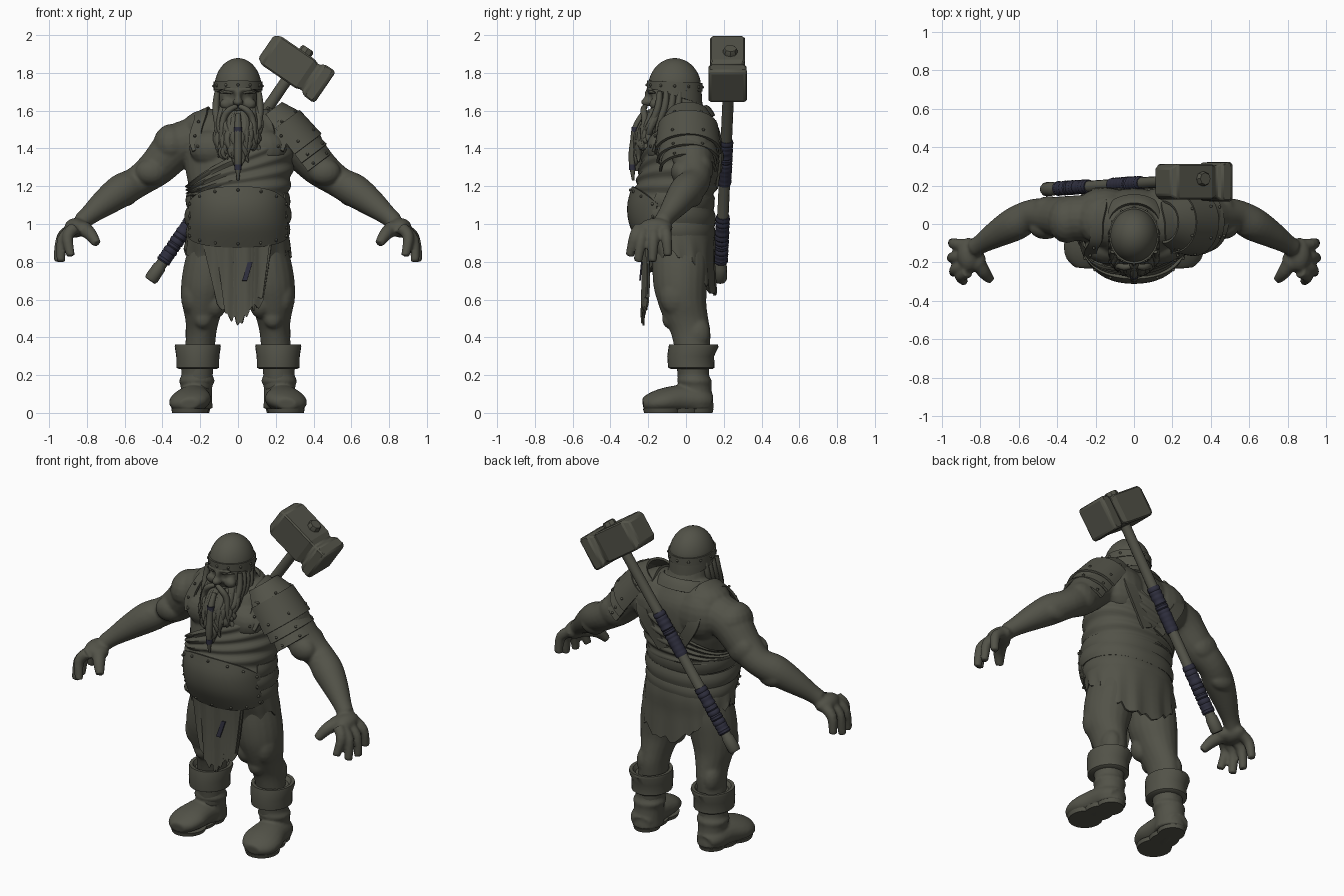
import bpy, bmesh, random
from math import sin, cos, pi
from mathutils import Vector, Matrix, Quaternion

random.seed(4)
if "Cube" in bpy.data.objects:
    bpy.data.objects.remove(bpy.data.objects["Cube"])

def material(name, rgb):
    m = bpy.data.materials.new(name)
    m.use_nodes = True
    m.diffuse_color = (*rgb, 1)
    m.node_tree.nodes["Principled BSDF"].inputs["Base Color"].default_value = (*rgb, 1)
    return m

OLIVE = material("olive grey", (0.085, 0.085, 0.065))
NAVY = material("navy wrap", (0.028, 0.028, 0.048))

def finish(name, bm, mat=OLIVE, angle=0.7, voxel=0):
    bmesh.ops.recalc_face_normals(bm, faces=bm.faces)
    me = bpy.data.meshes.new(name)
    bm.to_mesh(me)
    bm.free()
    me.materials.append(mat)
    me.shade_smooth()
    me.set_sharp_from_angle(angle=angle)
    ob = bpy.data.objects.new(name, me)
    bpy.context.collection.objects.link(ob)
    if voxel:
        r = ob.modifiers.new("blend", "REMESH")
        r.mode, r.voxel_size, r.use_smooth_shade = "VOXEL", voxel, True
        s = ob.modifiers.new("soften", "SMOOTH")
        s.factor, s.iterations = 0.5, 4
    return ob

def spline(pts, t):
    """Smooth interpolation through tuples, t from 0 to 1."""
    n = len(pts) - 1
    i = min(int(t * n), n - 1)
    f = t * n - i
    a, b, c, d = (pts[max(0, min(n, k))] for k in range(i - 1, i + 3))
    return [q + f / 2 * (r - p + f * (2 * p - 5 * q + 4 * r - s + f * (3 * (q - r) + s - p)))
            for p, q, r, s in zip(a, b, c, d)]

def tube(bm, pts, n=20, flat=False, steps=4, phase=0):
    """Capped loft of ellipses (x, y, z, rx, ry) along a path."""
    m = (len(pts) - 1) * steps
    p = [spline(pts, i / m) for i in range(m + 1)] if steps > 1 else pts
    c = [Vector(q[:3]) for q in p]
    rot, old, rings = Quaternion(), Vector((0, 0, 1)), []
    for i, q in enumerate(p):
        if not flat:
            t = (c[min(i + 1, len(p) - 1)] - c[max(i - 1, 0)]).normalized()
            rot, old = old.rotation_difference(t) @ rot, t
        rings.append([bm.verts.new(c[i] + rot @ Vector((q[3] * cos(a), q[-1] * sin(a), 0)))
                      for a in (phase + 2 * pi * k / n for k in range(n))])
    for r0, r1 in zip(rings, rings[1:]):
        for k in range(n):
            bm.faces.new((r0[k], r0[k - 1], r1[k - 1], r1[k]))
    bm.faces.new(rings[0])
    bm.faces.new(rings[-1])

def ball(bm, loc, r, seg=16):
    mat = Matrix.Translation(loc) @ Matrix.Diagonal((*r, 1))
    bmesh.ops.create_uvsphere(bm, u_segments=seg, v_segments=seg // 2 + 2, radius=1, matrix=mat)

def sheet(name, f, nu, nv, thick=0.014, mat=OLIVE):
    """Thick surface from a function of u and v."""
    bm = bmesh.new()
    g = [[bm.verts.new(f(i / nu, j / nv)) for j in range(nv + 1)] for i in range(nu + 1)]
    for i in range(nu):
        for j in range(nv):
            bm.faces.new((g[i][j], g[i + 1][j], g[i + 1][j + 1], g[i][j + 1]))
    bmesh.ops.remove_doubles(bm, verts=bm.verts, dist=0.0005)
    bmesh.ops.recalc_face_normals(bm, faces=bm.faces)
    bmesh.ops.solidify(bm, geom=bm.faces[:], thickness=thick)
    return finish(name, bm, mat)

def strands(name, paths):
    cu = bpy.data.curves.new(name, "CURVE")
    cu.dimensions, cu.bevel_depth, cu.bevel_resolution, cu.resolution_u = "3D", 1, 2, 5
    cu.use_fill_caps = True
    for path in paths:
        s = cu.splines.new("NURBS")
        s.points.add(len(path) - 1)
        s.use_endpoint_u, s.order_u = True, 3
        for pt, q in zip(s.points, path):
            pt.co, pt.radius = (*q[:3], 1), q[3]
    cu.materials.append(OLIVE)
    bpy.context.collection.objects.link(bpy.data.objects.new(name, cu))

# Trunk outline at even heights: half width, front y, back y
TRUNK = [(.25, -.17, .13), (.255, -.22, .14), (.255, -.265, .13), (.255, -.275, .13), (.262, -.25, .15),
         (.28, -.22, .175), (.28, -.2, .185), (.25, -.17, .175), (.13, -.13, .12)]

def trunk(z, a, off=0.0):
    hx, yf, yb = spline(TRUNK, max(0, min(1, (z - .8) / .8)))
    s = abs(sin(a)) ** .85 * (1 if sin(a) > 0 else -1)
    return Vector(((hx + off) * s, (yf + yb) / 2 - ((yb - yf) / 2 + off) * cos(a), z))

# Body: trunk, head, limbs and muscles blended together
body = bmesh.new()
rings = []
for i in range(9):
    hx, yf, yb = TRUNK[i]
    rings.append((0, (yf + yb) / 2, .8 + i * .1, hx, (yb - yf) / 2))
tube(body, rings, 32, flat=True)
tube(body, [(0, .02, 1.5, .14, .14), (0, -.01, 1.6, .12, .115), (0, -.04, 1.7, .1, .1)], flat=True)
ball(body, (0, -.055, 1.68), (.112, .135, .16))
ball(body, (0, -.185, 1.712), (.085, .025, .018))
ball(body, (0, -.205, 1.645), (.028, .035, .022))
ball(body, (0, -.195, 1.68), (.017, .025, .04))
for s in (-1, 1):
    ball(body, (s * .062, -.165, 1.635), (.036, .03, .03))
    ball(body, (s * .045, -.168, 1.682), (.017, .015, .011))
    ball(body, (s * .14, .02, 1.51), (.16, .14, .1))
    ball(body, (s * .13, -.12, 1.4), (.13, .09, .1))
    ball(body, (s * .15, .1, 1.43), (.14, .09, .14))
    ball(body, (s * .13, .035, .84), (.11, .09, .1))
    arm = [(.2, .03, 1.45, .12), (.32, .03, 1.41, .118), (.43, .04, 1.3, .1), (.53, .045, 1.225, .083),
           (.62, .0, 1.175, .088), (.71, -.05, 1.11, .072), (.79, -.1, 1.045, .052), (.83, -.125, 1.01, .048)]
    tube(body, [(s * x, y, z, r) for x, y, z, r in arm])
    ball(body, (s * .35, .02, 1.42), (.1, .12, .11))
    ball(body, (s * .46, -.02, 1.275), (.085, .06, .07))
    ball(body, (s * .44, .085, 1.29), (.09, .06, .085))
    ball(body, (s * .6, -.01, 1.21), (.08, .06, .055))
    ball(body, (s * .61, .04, 1.15), (.08, .05, .06))
    ball(body, (s * .86, -.16, .98), (.06, .09, .052))
    ball(body, (s * .82, -.19, .975), (.05, .06, .04))
    for tip in ((.885, -.298, .83), (.938, -.255, .8), (.952, -.178, .8), (.945, -.095, .83)):
        base = Vector((.865, tip[1] * .66 - .05, .98))
        mid = base.lerp(Vector(tip), .5) + Vector((.027, 0, .027))
        tube(body, [(s * p[0], p[1], p[2], r) for p, r in zip((base, mid, tip), (.034, .03, .023))], 12)
    tube(body, [(s * .83, -.17, .98, .042), (s * .785, -.245, .95, .036), (s * .747, -.29, .895, .024)], 12)
    leg = [(.215, .04, .12, .075, .08), (.205, .035, .3, .08, .09), (.195, .025, .42, .08, .105),
           (.188, 0, .5, .092, .118), (.182, -.02, .58, .115, .128), (.168, -.03, .67, .134, .142),
           (.155, -.03, .78, .132, .148), (.14, -.03, .9, .115, .14)]
    tube(body, [(s * q[0], *q[1:]) for q in leg], flat=True)
    ball(body, (s * .185, -.085, .5), (.05, .042, .055))
    ball(body, (s * .24, -.05, .62), (.063, .09, .11))
    ball(body, (s * .12, -.075, .58), (.06, .07, .08))
    ball(body, (s * .225, .06, .42), (.055, .07, .09))
finish("body", body, voxel=.009)

# Boots with soles and folded cuffs
for s, side in ((-1, "right"), (1, "left")):
    boot = bmesh.new()
    tube(boot, [(s * .222, .055, .02, .088, .095), (s * .22, .05, .13, .083, .085), (s * .218, .045, .17, .095, .092),
                (s * .217, .04, .2, .083, .082), (s * .216, .035, .27, .09, .09)], flat=True)
    tube(boot, [(s * .222, .13, .052, .06, .042), (s * .228, .08, .068, .087, .066), (s * .24, -.02, .073, .096, .075),
                (s * .254, -.12, .066, .113, .064), (s * .257, -.19, .054, .093, .048), (s * .259, -.228, .048, .05, .03)])
    finish(side + "_boot", boot, voxel=.009)
    sole = bmesh.new()
    for x, y, rx, ry in ((.254, -.122, .1, .106), (.225, .06, .078, .086), (.24, -.02, .083, .1)):
        tube(sole, [(s * x, y, 0, rx - .006, ry - .006), (s * x, y, .022, rx, ry)], 28, True, 1)
    finish(side + "_sole", sole)
    cuff = bmesh.new()
    shape = ((.232, .1), (.24, .113), (.3, .114), (.35, .122), (.363, .119), (.362, .1), (.34, .085))
    tube(cuff, [(s * .213, .03 + .01 * sin(z * 40), z, r, r + .01) for z, r in shape], 28, True, 1)
    finish(side + "_boot_cuff", cuff)

# Waist armour
sheet("belly_plate", lambda u, v: trunk(.875 + .05 * (2 * u - 1) ** 2 + v * (.325 - .14 * (2 * u - 1) ** 2),
                                        (2 * u - 1) * 1.2, .036 - .012 * abs(2 * u - 1)), 32, 12, .02)
for k, z in enumerate((.92, .995, 1.07)):
    sheet(f"waist_band_{k}", lambda u, v: trunk(z + .085 * v + .012 * sin(6 * u + k), 1.1 + u * (2 * pi - 2.2),
                                                .012 + .008 * (k % 2) + .01 * sin(pi * v)), 40, 4, .016)
rivets = bmesh.new()
def rivet(p):
    ball(rivets, p, (.008, .008, .008), 8)
for k in range(-3, 4):
    b = k / 3.3
    for z in (.895 + .05 * b * b, 1.18 - .09 * b * b):
        rivet(trunk(z, b * 1.2, .039 - .012 * abs(b)))
for s in (-1, 1):
    for z in (.98, 1.04):
        rivet(trunk(z, s * 1.1, .028))

# Draped chest cloth running from the left shoulder to the right waist
def drape(u, v):
    a = 2 * pi * u
    z = 1.12 + v * (.25 + .17 * sin(a))
    return trunk(z, a, .012 + .007 * sin(v * 30 + 2 * sin(a)) + .016 * max(0, cos(a)) * v)
sheet("chest_cloth", drape, 64, 30, .012)

# Riveted straps over both shoulders
for s, side in ((-1, "right"), (1, "left")):
    path = [trunk(1.4, s * .68, .03), trunk(1.47, s * .8, .036), Vector((s * .2, -.09, 1.57)), Vector((s * .195, .01, 1.605)),
            Vector((s * .175, .11, 1.58)), trunk(1.42, pi - s * .55, .036), trunk(1.2, pi - s * .1, .02)]
    sheet(side + "_shoulder_strap", lambda u, v: Vector(spline(path, u)) + Vector(((v - .5) * .064, 0, (.5 - v) * s * .03)),
          30, 3, .014)
    for t in (.04, .16, .28):
        rivet(Vector(spline(path, t)) - Vector((0, .012, 0)))

# Collar roll around the neck
sheet("neck_collar", lambda u, v: (.185 * sin(2 * pi * u) * (1 - .3 * v), .005 - .15 * cos(2 * pi * u) * (1 - .3 * v),
                                   1.55 + .055 * v - .025 * cos(2 * pi * u) + .01 * sin(pi * v)), 36, 4, .02)

# Layered left shoulder armour
out, up = Vector((.6, 0, -.8)), Vector((.8, 0, .6))
for k, (v0, v1, r0, r1) in enumerate(((-.17, -.06, .1, .152), (-.08, .09, .15, .167), (.08, .15, .145, .157), (.14, .205, .13, .143))):
    def plate(u, v):
        th, r = (u - .5) * 3.3, r0 + (r1 - r0) * v
        return Vector((.255, .01, 1.45)) + out * (v0 + (v1 - v0) * v) + up * r * cos(th) + Vector((0, (r + .01) * sin(th), 0))
    sheet(f"shoulder_plate_{k}", plate, 24, 4, .014)
    for u in (.1, .35, .65, .9):
        rivet(plate(u, .75) + up * .003)

# Hip wrap and ragged loincloth
ragged = [random.random() for _ in range(97)]
def hip_wrap(u, v):
    a = 2 * pi * u
    drop = .08 + .1 * max(0, cos(a)) ** 2 + .22 * max(0, cos(a - 2.9)) ** 2 + .045 * ragged[int(u * 64) % 64]
    return trunk(.95 - drop * v, a, .014 + .014 * v + .008 * sin(a * 14) * v)
sheet("hip_wrap", hip_wrap, 64, 8, .012)
for k, (xa, xb, xc, xd, low) in enumerate(((-.19, .18, -.11, .135, .5), (-.05, .17, .02, .13, .53), (-.12, .09, -.07, .06, .45))):
    def flap(u, v):
        x = (xa + (xb - xa) * u) * (1 - v) + (xc + (xd - xc) * u) * v
        tear = spline([(r,) for r in ragged[25 * k:25 * k + 11]], u)[0]
        z = .91 + (low + .07 * tear + .06 * (2 * u - 1) ** 2 - .91) * v
        return (x, -.226 - .005 * k + .02 * v * (1 - v) + .007 * sin(x * 60 + k) + .8 * x * x, z)
    sheet(f"loincloth_{k}", flap, 30, 10, .009)
sheet("loincloth_tie", lambda u, v: (.022 + .026 * u + .03 * v, -.248 + .01 * v, .7 + .1 * v), 2, 4, .008, NAVY)

# Rounded helmet with a riveted band and neck guard
def dome(u, v):
    a, t = 2 * pi * u, v * pi / 2
    low = max(0, v - .85) / .15
    drop, flare = (.04 - .045 * cos(a)) * low, 1 + .04 * low * max(0, -cos(a))
    return (.125 * sin(t) * sin(a), -.06 - .141 * sin(t) * cos(a) * flare, 1.72 + .158 * cos(t) - drop)
sheet("helmet", dome, 40, 20, .012)
def band(u, v):
    a = 2 * pi * u
    return (.129 * sin(a), -.06 - .147 * cos(a), 1.708 + .045 * v + .006 * cos(a))
sheet("helmet_band", band, 40, 2, .01)
for k in range(12):
    rivet(band(k / 12, .5))
finish("rivets", rivets)

# Beard, moustache and side locks
beard = bmesh.new()
tube(beard, [(0, -.14, 1.6, .095, .06), (0, -.185, 1.53, .095, .065), (0, -.21, 1.45, .085, .06),
             (0, -.235, 1.37, .045, .04), (0, -.26, 1.28, .01, .01)], flat=True)
finish("beard_core", beard)
locks = []
for k in range(34):
    x = -.105 + .21 * k / 33
    end = 1.33 + .6 * abs(x) + random.uniform(-.04, .06)
    y, j = -.21 + 6 * x * x, random.uniform(-.03, .03)
    locks.append([(x, y + .01, 1.585 + .35 * abs(x), .012), (x * 1.1 + j, y - .035, 1.52, .018), (x - j, y - .055, (1.53 + end) / 2, .018),
                  (x * 1.05 + j, y - .055, (1.4 + 2 * end) / 3, .014), (x - j / 2, y - .055, end, .004)])
for s in (-1, 1):
    locks.append([(s * .008, -.215, 1.622, .013), (s * .045, -.23, 1.612, .018), (s * .08, -.215, 1.56, .018),
                  (s * .085, -.235, 1.48, .014), (s * .1, -.225, 1.4, .004)])
    for k in range(4):
        y = -.14 + .035 * k
        locks.append([(s * .11, y, 1.7, .014), (s * .12, y, 1.63, .02), (s * .112, y - .04, 1.54, .017), (s * .105, y - .06, 1.45, .005)])
    locks.append([(s * .03, -.19, 1.695, .008), (s * .055, -.2, 1.705, .011), (s * .09, -.165, 1.695, .005)])
locks.append([(0, -.23, 1.58, .014), (0, -.268, 1.52, .02), (0, -.275, 1.44, .02), (0, -.283, 1.38, .022),
              (0, -.285, 1.31, .018), (0, -.28, 1.23, .006)])
strands("beard_locks", locks)
for name, y, z, r in (("lower_beard_tie", -.284, 1.3, .018), ("upper_beard_tie", -.268, 1.5, .021)):
    tie = bmesh.new()
    tube(tie, [(0, y, z + d, r) for d in (-.014, 0, .014)], 12)
    finish(name, tie, NAVY)

# War hammer carried across the back
low, high = Vector((-.465, .18, .7)), Vector((.365, .235, 1.92))
def shaft(name, spans, mat=OLIVE, n=12):
    bm = bmesh.new()
    tube(bm, [(*low.lerp(high, t), r) for t, r in spans], n, steps=1)
    finish(name, bm, mat)
shaft("hammer_handle", [(0, .03), (.01, .037), (.06, .035), (.065, .03), (.8, .03), (1, .03)])
shaft("hammer_peg", [(.96, .038), (1.0, .038), (1.008, .032)], n=8)
for k, (t0, t1) in enumerate(((.08, .28), (.42, .61))):
    shaft(f"handle_wrap_{k}", [(t0 + (t1 - t0) * i / 40, .033 + .003 * (i % 4 > 0) + random.uniform(0, .003)) for i in range(41)], NAVY)
head, axis = bmesh.new(), Vector((.824, 0, -.566))
mid = Vector((.305, .22, 1.83))
tube(head, [(*(mid + axis * t), r * 1.414) for t, r in
            ((-.19, .07), (-.155, .092), (.06, .092), (.095, .08), (.12, .1), (.178, .102), (.19, .092))],
     4, steps=1, phase=pi / 4)
ob = finish("hammer_head", head, angle=.3)
bev = ob.modifiers.new("worn_edges", "BEVEL")
bev.width, bev.segments, bev.limit_method = .016, 1, "ANGLE"
